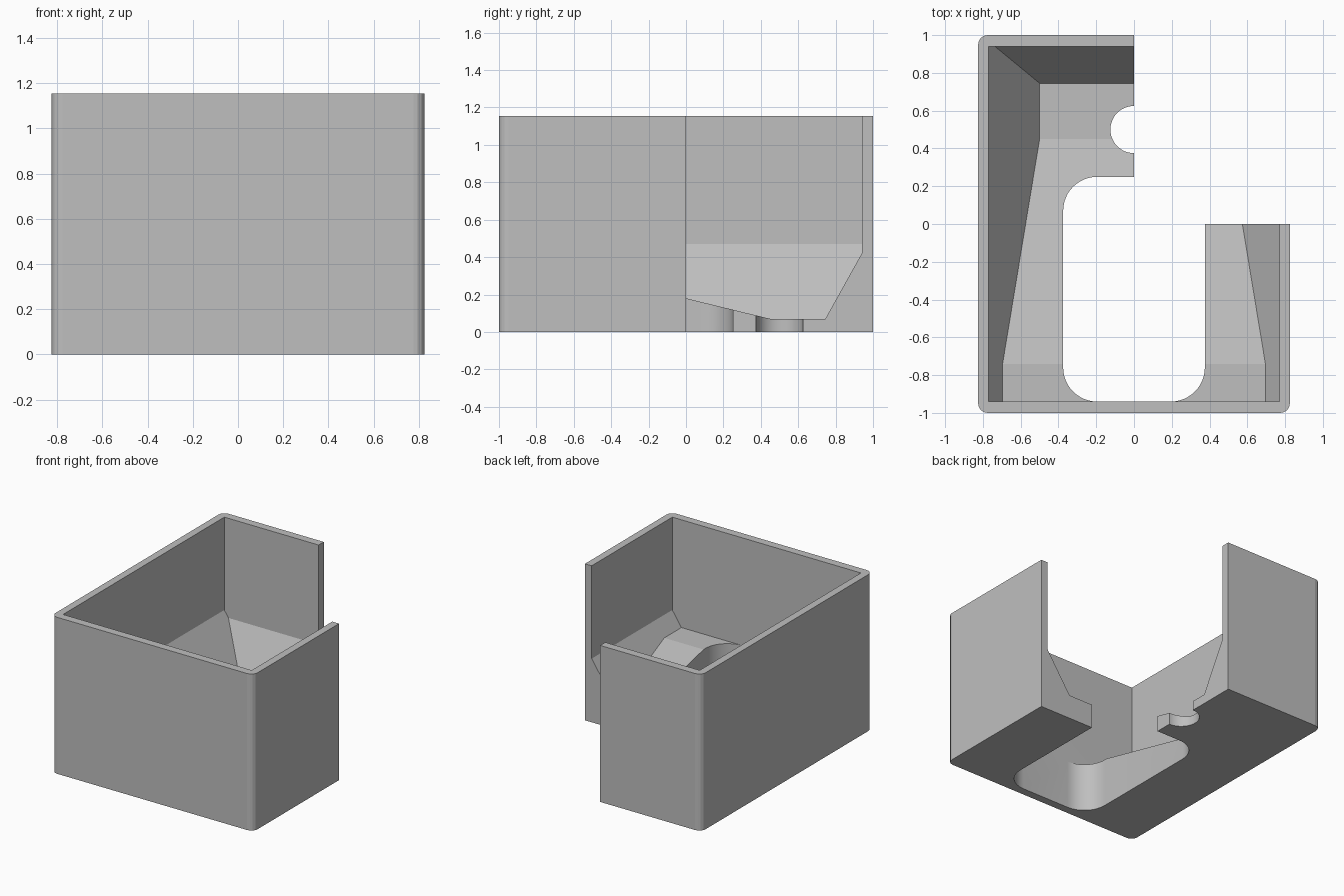
import bpy, bmesh, math
from mathutils import Vector

old = bpy.data.objects.get("Cube")
if old:
    bpy.data.objects.remove(old, do_unlink=True)

HEIGHT = 1.155
OVER = 1.4      # cutters reach past the rim

grey = bpy.data.materials.new("grey")
grey.use_nodes = True
GREY = (0.52, 0.52, 0.52, 1)
grey.diffuse_color = GREY
grey.node_tree.nodes["Principled BSDF"].inputs["Base Color"].default_value = GREY


def prism(name, points, start, depth):
    """Solid from a loop of 3D points placed by start, extruded by depth."""
    bm = bmesh.new()
    face = bm.faces.new([bm.verts.new(Vector(p) + Vector(start)) for p in points])
    out = bmesh.ops.extrude_face_region(bm, geom=[face])
    verts = [g for g in out["geom"] if isinstance(g, bmesh.types.BMVert)]
    bmesh.ops.translate(bm, verts=verts, vec=depth)
    bmesh.ops.recalc_face_normals(bm, faces=bm.faces[:])
    mesh = bpy.data.meshes.new(name)
    bm.to_mesh(mesh)
    bm.free()
    obj = bpy.data.objects.new(name, mesh)
    bpy.context.collection.objects.link(obj)
    mesh.materials.append(grey)
    return obj


def rounded(x0, x1, y0, y1, r, steps):
    """Rounded rectangle in the ground plane."""
    centres = [(x1 - r, y1 - r), (x0 + r, y1 - r), (x0 + r, y0 + r), (x1 - r, y0 + r)]
    loop = []
    for k, (cx, cy) in enumerate(centres):
        for i in range(steps + 1):
            a = math.pi / 2 * (k + i / steps)
            loop.append((cx + r * math.cos(a), cy + r * math.sin(a), 0))
    return loop


def combine(target, tool, operation):
    mod = target.modifiers.new("cut", "BOOLEAN")
    mod.operation = operation
    mod.solver = "EXACT"
    mod.object = tool
    bpy.context.view_layer.objects.active = target
    bpy.ops.object.modifier_apply(modifier=mod.name)
    bpy.data.objects.remove(tool, do_unlink=True)


# Outer block with rounded vertical corners
hopper = prism("hopper_box", rounded(-0.825, 0.825, -1, 1, 0.05, 4), (0, 0, 0), (0, 0, HEIGHT))

# Cavity: lengthwise floor profile crossed with the sloped-side profile
floor = [(-0.94, OVER), (-0.94, 0.36), (-0.74, 0.36), (0.45, 0.07),
         (0.745, 0.07), (0.94, 0.42), (0.94, OVER)]
cavity = prism("cavity", [(0, y, z) for y, z in floor], (-0.9, 0, 0), (1.8, 0, 0))
half = [(0.432, -0.03), (0.77, 0.47), (0.77, OVER + 0.1)]
sides = half + [(-x, z) for x, z in reversed(half)]
side_cut = prism("sides", [(x, 0, z) for x, z in sides], (0, -1.1, 0), (0, 2.2, 0))
combine(cavity, side_cut, "INTERSECT")
combine(hopper, cavity, "DIFFERENCE")

# Long rounded opening and small round hole through the floor
opening = prism("opening", rounded(-0.375, 0.375, -0.94, 0.25, 0.18, 12),
                (0, 0, -0.1), (0, 0, 0.8))
combine(hopper, opening, "DIFFERENCE")
ring = [(0.125 * math.cos(math.tau * i / 48), 0.125 * math.sin(math.tau * i / 48), 0)
        for i in range(48)]
combine(hopper, prism("round_hole", ring, (0, 0.5, -0.1), (0, 0, 0.4)), "DIFFERENCE")

# Cut away the back left quarter
quarter = [(0, 0, 0), (1.2, 0, 0), (1.2, 1.2, 0), (0, 1.2, 0)]
combine(hopper, prism("quarter", quarter, (0, 0, -0.1), (0, 0, 1.5)), "DIFFERENCE")

# Smooth only the hole walls
bpy.ops.object.select_all(action="DESELECT")
hopper.select_set(True)
bpy.context.view_layer.objects.active = hopper
bpy.ops.object.shade_smooth_by_angle(angle=math.radians(10))
